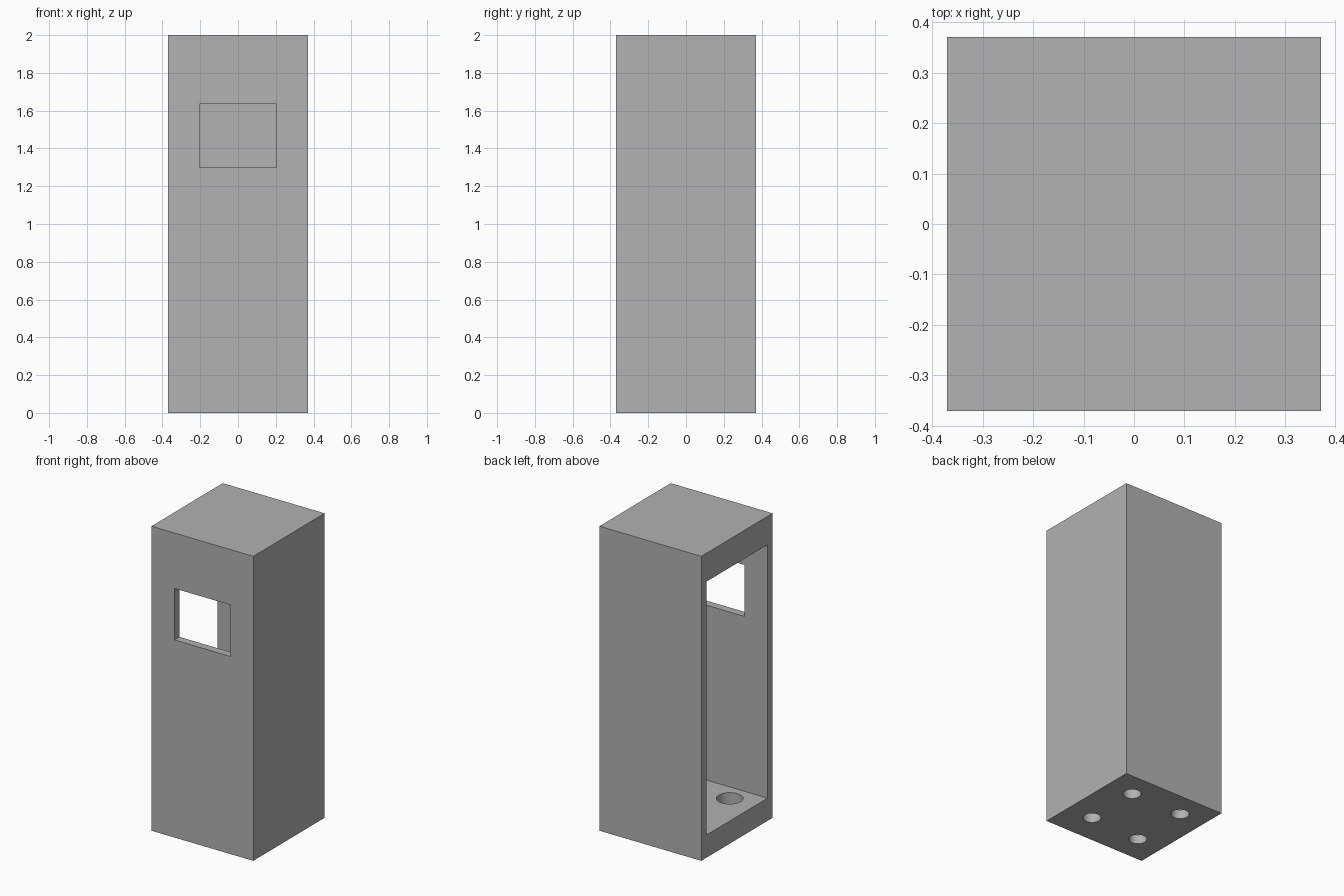
import bpy
import bmesh
from mathutils import Matrix, Vector

cube = bpy.data.objects.get("Cube")
if cube:
    bpy.data.objects.remove(cube, do_unlink=True)

HALF = 0.37          # half the outer width
INNER = 0.318        # half the cavity width
FLOOR, CEILING = 0.149, 1.813

grey = bpy.data.materials.new("plain grey")
grey.use_nodes = True
grey.diffuse_color = (0.445, 0.445, 0.445, 1)
grey.node_tree.nodes["Principled BSDF"].inputs["Base Color"].default_value = grey.diffuse_color


def add_object(name, bm):
    mesh = bpy.data.meshes.new(name)
    bm.to_mesh(mesh)
    bm.free()
    mesh.materials.append(grey)
    obj = bpy.data.objects.new(name, mesh)
    bpy.context.collection.objects.link(obj)
    return obj


def box(name, low, high):
    low, high = Vector(low), Vector(high)
    bm = bmesh.new()
    bmesh.ops.create_cube(bm, size=1, matrix=Matrix.Translation((low + high) / 2)
                          @ Matrix.Diagonal((*(high - low), 1)))
    return add_object(name, bm)


def cylinder(name, x, y, radius, bottom, top):
    bm = bmesh.new()
    bmesh.ops.create_cone(bm, cap_ends=True, segments=48, radius1=radius, radius2=radius,
                          depth=top - bottom,
                          matrix=Matrix.Translation((x, y, (bottom + top) / 2)))
    return add_object(name, bm)


# Solid tower block
tower = box("tower_housing", (-HALF, -HALF, 0), (HALF, HALF, 2))

# Cavity open on one side, and the front window
cutters = [
    box("cavity_cutter", (-HALF - 0.1, -INNER, FLOOR), (INNER, INNER, CEILING)),
    box("window_cutter", (-0.203, -HALF - 0.1, 1.298), (0.203, 0, 1.636)),
]

# Counterbored mounting holes through the floor
for x, y in [(0.187, 0.205), (0.187, -0.168), (-0.187, 0.205), (-0.187, -0.187)]:
    cutters.append(cylinder("bolt_hole_cutter", x, y, 0.054, -0.1, FLOOR + 0.1))
    cutters.append(cylinder("bolt_head_cutter", x, y, 0.08, 0.06, FLOOR + 0.12))

for cutter in cutters:
    cut = tower.modifiers.new(cutter.name, "BOOLEAN")
    cut.operation = "DIFFERENCE"
    cut.solver = "EXACT"
    cut.object = cutter

# Bake the cuts, then drop the cutters
bpy.context.view_layer.update()
evaluated = tower.evaluated_get(bpy.context.evaluated_depsgraph_get())
mesh = bpy.data.meshes.new_from_object(evaluated)
tower.modifiers.clear()
tower.data = mesh
mesh.materials.clear()
mesh.materials.append(grey)
for cutter in cutters:
    bpy.data.objects.remove(cutter, do_unlink=True)

# Smooth hole walls, crisp box edges
bpy.ops.object.select_all(action="DESELECT")
tower.select_set(True)
bpy.context.view_layer.objects.active = tower
bpy.ops.object.shade_smooth_by_angle()
